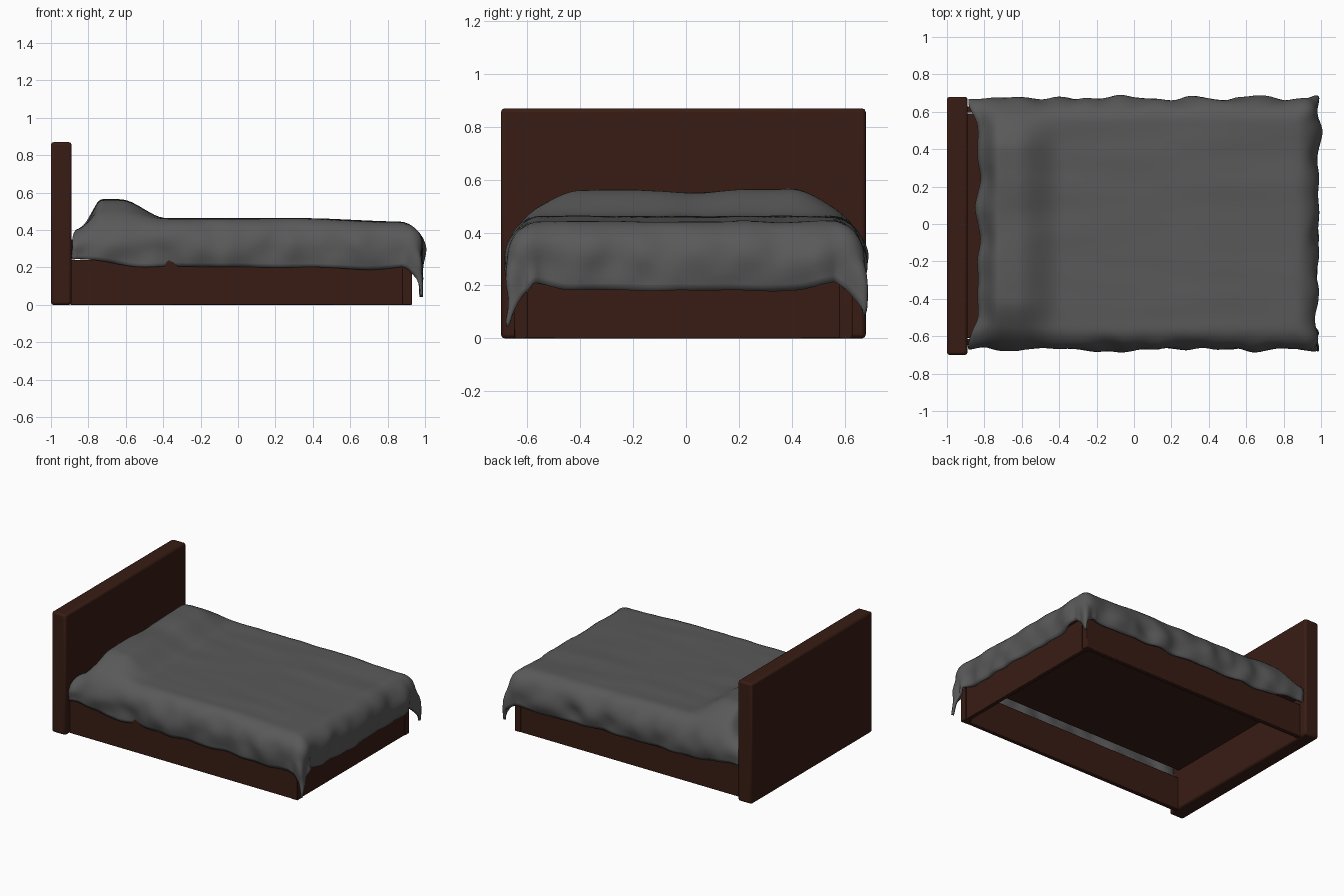
import bpy, math
from mathutils import Vector, noise

if "Cube" in bpy.data.objects:
    bpy.data.objects.remove(bpy.data.objects["Cube"])


def material(name, col):
    m = bpy.data.materials.new(name)
    m.diffuse_color = (*col, 1)
    m.use_nodes = True
    m.node_tree.nodes["Principled BSDF"].inputs["Base Color"].default_value = m.diffuse_color
    return m


wood = material("dark_wood", (0.04, 0.012, 0.007))
cloth = material("grey_cloth", (0.1, 0.1, 0.1))
YC = -0.01  # frame centre in y


def box(name, x, y, z, bevel=0.004):
    bpy.ops.mesh.primitive_cube_add(size=1)
    o = bpy.context.object
    o.name = name
    o.location = [(a + b) / 2 for a, b in (x, y, z)]
    o.scale = [b - a for a, b in (x, y, z)]
    bpy.ops.object.transform_apply(location=True, rotation=False, scale=True)
    b = o.modifiers.new("bevel", 'BEVEL')
    b.width, b.segments = bevel, 2
    o.data.materials.append(wood)
    bpy.ops.object.shade_smooth_by_angle()
    return o


# Wooden frame
box("headboard", (-1, -0.89), (YC - 0.69, YC + 0.69), (0, 0.87), 0.014)
box("footboard", (0.895, 0.925), (YC - 0.60, YC + 0.60), (0, 0.24))
box("mattress_board", (-0.895, 0.88), (YC - 0.6, YC + 0.6), (0.29, 0.35))
for s, side in ((-1, "front"), (1, "back")):
    def ys(a, b):
        return sorted((YC + s * a, YC + s * b))
    box(side + "_rail", (-0.895, 0.885), ys(0.605, 0.637), (0, 0.24))
    box(side + "_foot_post", (0.88, 0.93), ys(0.59, 0.64), (0, 0.24))


def step(a, b, x):
    t = min(max((x - a) / (b - a), 0), 1)
    return t * t * (3 - 2 * t)


def n(x, y, k, seed=0):
    return noise.noise(Vector((x * k, y * k, seed)))


# Blanket: a flat sheet draped over a rounded box, with a pillow hump at the head
NX, NY = 84, 80
UX, VY, RH, RV = 0.865, 0.55, 0.12, 0.14   # edge start and rounding
ARC, OVER = 0.19, 0.31                     # arc length, overhang length


def drape(i, j):
    p, q = i / NX, 2 * j / NY - 1
    over_y = OVER + 0.018 * n(p, q, 5, 3) - 0.045 * step(0.2, 0.0, p) \
        - 0.025 * step(0.75, 0.92, p) + 0.04 * step(0.95, 1.0, p)
    over_x = OVER + 0.015 * n(p, q, 4, 9) - 0.03 * step(0.5, 0.7, abs(q)) \
        + 0.03 * step(0.8, 1.0, abs(q))
    if q > 0:                              # far corner hangs less
        over_x -= 0.03 * step(0.75, 1, q)
        over_y -= 0.03 * step(0.8, 1, p)
    u = -0.885 + p * (UX + over_x + 0.885)
    v = q * (VY + over_y)
    dx, dy = max(0, u - UX), max(0, abs(v) - VY)
    d = math.hypot(dx, dy)
    x, y = min(u, UX), max(-VY, min(v, VY))
    drop = 0
    if d > 0:
        cx, cy = dx / d, dy / d
        a = min(d / ARC, 1) * math.pi / 2
        rest = max(0, d - ARC)
        corner = (2 * cx * cy) ** 2
        h = RH * math.sin(a) * (1 + 0.3 * corner) - 0.1 * rest * (1 - corner)
        h += 0.03 * n(u, v, 7, 5) * min(1, d / ARC)
        # soft folds in the hanging corner flap
        h += 0.02 * corner * math.sin(9 * math.atan2(cy, cx)) * min(1, rest / 0.1)
        drop = RV * (1 - math.cos(a)) + rest
        x += cx * h
        y += math.copysign(cy * h, v)
    # pillows
    hump = 0.1 * step(-0.38, -0.63, u) * step(-0.91, -0.74, u)
    hump *= step(0.66, 0.40, abs(v)) * (1 - 0.12 * math.exp(-(v / 0.12) ** 2))
    z = 0.462 - 0.02 * step(0.3, 0.9, u) + hump - drop
    z -= 0.06 * step(-0.72, -0.88, u) * step(0.25, 0, drop)
    # light wrinkles on the top
    z += 0.006 * noise.noise(Vector((u * 2.0, v * 7, 1))) * step(0.1, 0, d)
    # uneven head edge
    x += step(-0.7, -0.885, u) * step(0.66, 0.5, abs(v)) * (0.05 + 0.03 * n(0, v, 6, 2))
    return x, y, z


verts = [drape(i, j) for i in range(NX + 1) for j in range(NY + 1)]
W = NY + 1
faces = [(i * W + j, (i + 1) * W + j, (i + 1) * W + j + 1, i * W + j + 1)
         for i in range(NX) for j in range(NY)]
me = bpy.data.meshes.new("blanket")
me.from_pydata(verts, [], faces)
blanket = bpy.data.objects.new("blanket", me)
bpy.context.collection.objects.link(blanket)
me.materials.append(cloth)
sol = blanket.modifiers.new("thickness", 'SOLIDIFY')
sol.thickness, sol.offset = 0.018, -1
bpy.ops.object.select_all(action='DESELECT')
blanket.select_set(True)
bpy.context.view_layer.objects.active = blanket
bpy.ops.object.shade_smooth_by_angle(angle=math.radians(50))
